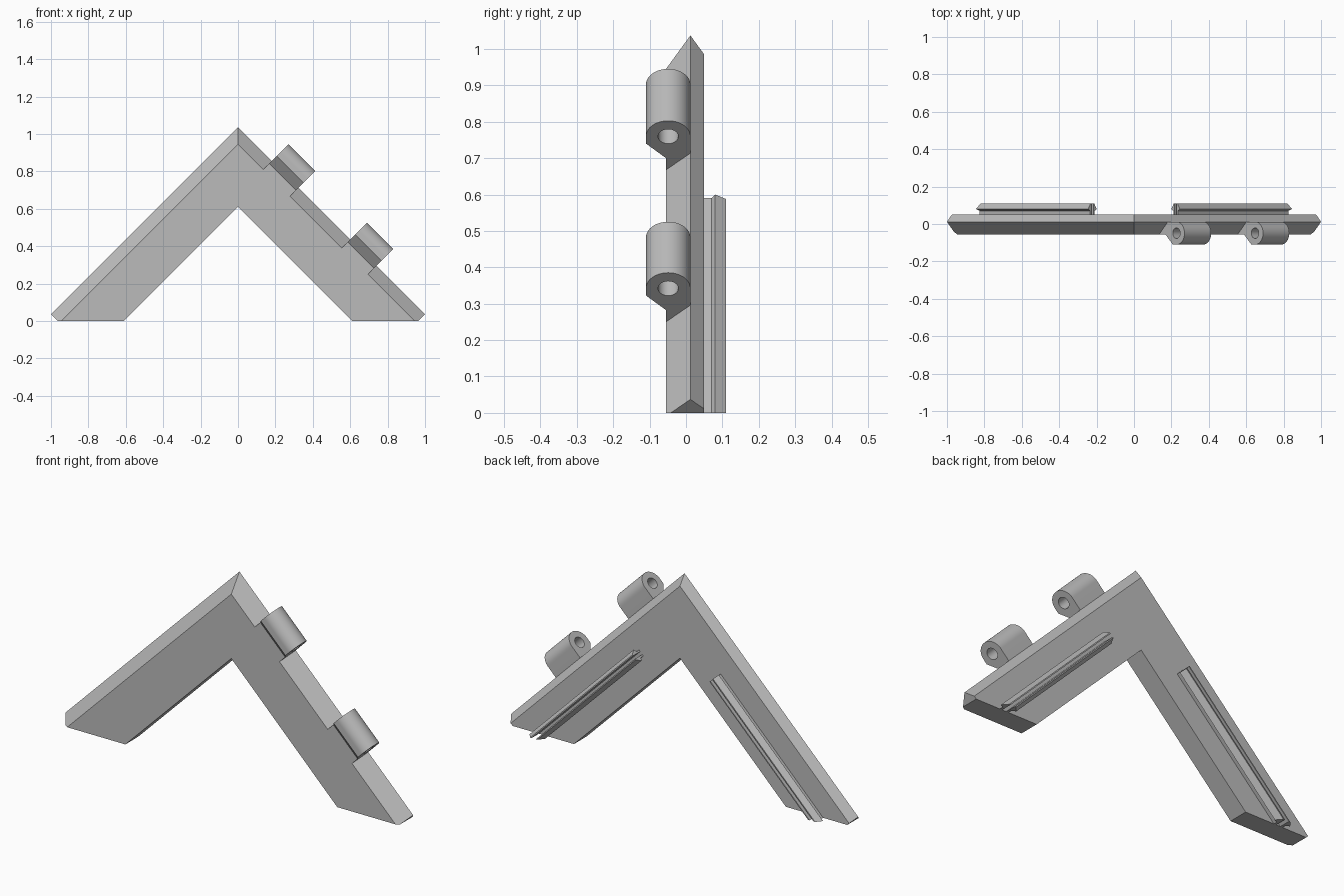
import bpy, bmesh, math
from mathutils import Vector

if "Cube" in bpy.data.objects:
    bpy.data.objects.remove(bpy.data.objects["Cube"])

R2 = math.sqrt(2)

grey = bpy.data.materials.new("light grey")
grey.diffuse_color = (0.5, 0.5, 0.5, 1)
grey.use_nodes = True
grey.node_tree.nodes["Principled BSDF"].inputs["Base Color"].default_value = grey.diffuse_color


def prism(name, profile, s0, s1, cuts=(), mirror=False):
    """Extrude a (c, y) profile along the 45 degree leg.
    c = x + z measures across the leg, s = x - z runs down it.
    Each cut is (normal, fill): it removes what lies on the normal's side."""
    bm = bmesh.new()
    rings = [[bm.verts.new(((c + s) / 2, y, (c - s) / 2)) for c, y in profile]
             for s in (s0, s1)]
    n = len(profile)
    for i in range(n):
        j = (i + 1) % n
        bm.faces.new((rings[0][i], rings[0][j], rings[1][j], rings[1][i]))
    for ring in rings:
        bm.faces.new(ring)
    for normal, fill in cuts:
        res = bmesh.ops.bisect_plane(
            bm, geom=bm.verts[:] + bm.edges[:] + bm.faces[:], dist=1e-6,
            plane_co=(0, 0, 0), plane_no=normal, clear_outer=True)
        if fill:
            edges = [e for e in res["geom_cut"] if isinstance(e, bmesh.types.BMEdge)]
            bmesh.ops.contextual_create(bm, geom=edges)
    bmesh.ops.recalc_face_normals(bm, faces=bm.faces[:])
    me = bpy.data.meshes.new(name)
    bm.to_mesh(me)
    bm.free()
    me.materials.append(grey)
    ob = bpy.data.objects.new(name, me)
    bpy.context.collection.objects.link(ob)
    if mirror:
        ob.modifiers.new("Mirror", "MIRROR")
    return ob


def arc(c, y, r, a0, a1, n):
    """Points on a circle in the cross-section; c is stretched by root two."""
    return [(c + R2 * r * math.sin(a0 + (a1 - a0) * i / n),
             y + r * math.cos(a0 + (a1 - a0) * i / n)) for i in range(n + 1)]


FLOOR = (Vector((0, 0, -1)), True)
CENTRE = (Vector((-1, 0, 0)), False)

# Chevron frame with bevelled outer rim
prism("chevron_frame",
      [(0.61, -0.055), (0.945, -0.055), (1.037, 0.012), (0.985, 0.05), (0.61, 0.05)],
      -2, 0.963, [CENTRE, FLOOR], mirror=True)

# Split snap rails on the back: two hooked prongs on each leg
hook = [(0.012, 0.045), (0.025, 0.045), (0.025, 0.07), (0.045, 0.08),
        (0.02, 0.11), (0.012, 0.11)]
for name, side in (("outer_rail_prong", 1), ("inner_rail_prong", -1)):
    prism(name, [(0.8 + side * c, y) for c, y in hook],
          -0.355, 1.2, [FLOOR], mirror=True)

# Hinge knuckles on the right leg, each with a pin hole
HC, HY, HR = 1.129, -0.049, 0.061
knuckle = ([(1.037, 0.012)] + arc(HC, HY, HR, 0, math.pi, 32)
           + [(1.09, HY - HR), (1.01, -0.055), (0.945, -0.055)])
for name, s0, s1 in (("upper", -0.675, -0.39), ("lower", 0.165, 0.445)):
    ob = prism(name + "_hinge_knuckle", knuckle, s0, s1)
    pin = prism(name + "_pin_hole_cutter",
                arc(HC, HY, 0.028, 0, 2 * math.pi, 32)[:-1], s0 - 0.1, s1 + 0.1)
    pin.hide_render = True
    pin.hide_set(True)
    mod = ob.modifiers.new("Pin hole", "BOOLEAN")
    mod.operation = "DIFFERENCE"
    mod.object = pin
    mod.solver = "EXACT"
    bpy.ops.object.select_all(action="DESELECT")
    bpy.context.view_layer.objects.active = ob
    ob.select_set(True)
    bpy.ops.object.modifier_apply(modifier=mod.name)
    bpy.ops.object.shade_smooth_by_angle(angle=math.radians(30))
